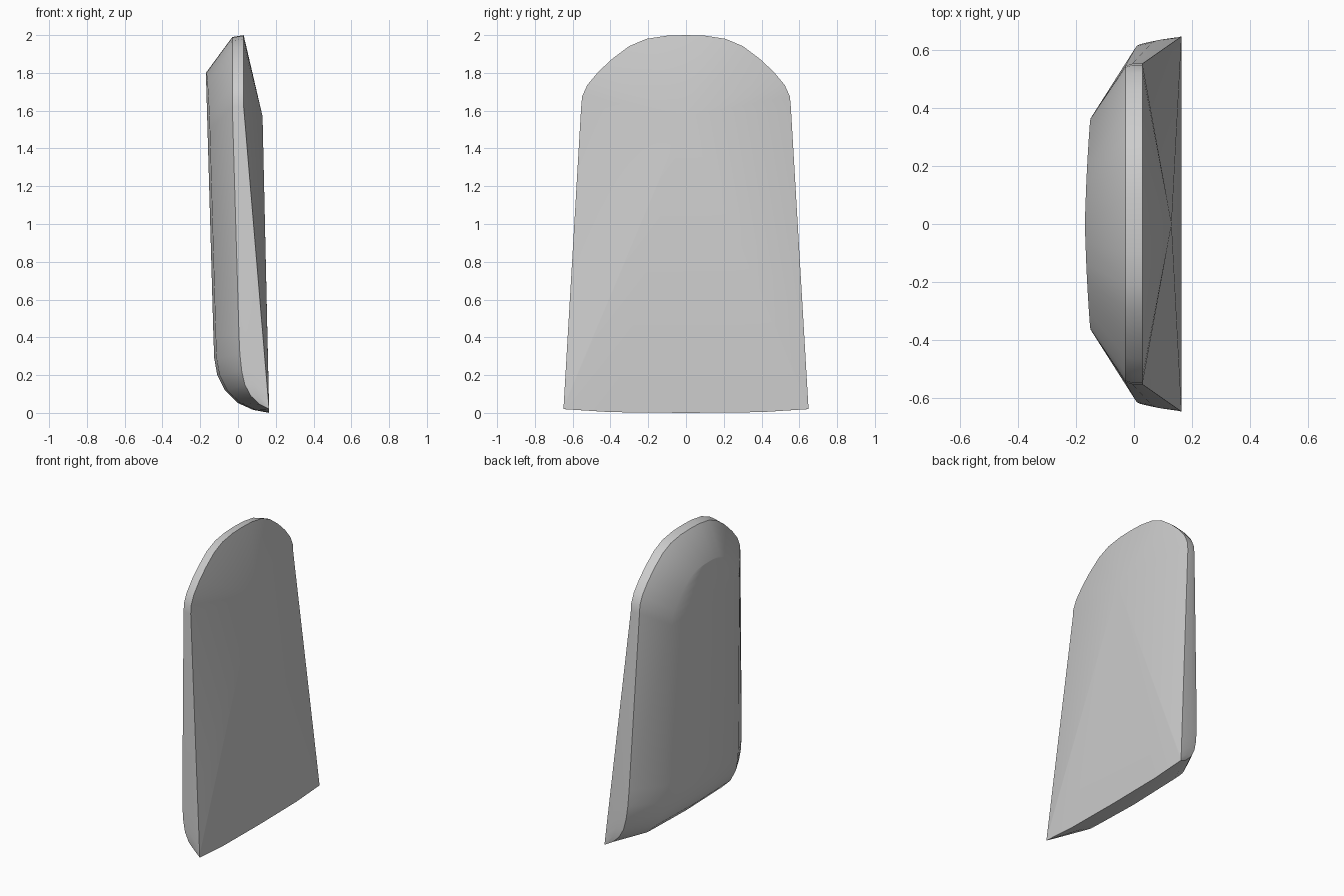
import bpy
import bmesh
from mathutils import Vector

cube = bpy.data.objects.get("Cube")
if cube:
    bpy.data.objects.remove(cube)

# Rounded top outline, from the shoulder to the crown (y, z)
ARCH = [(.555, 1.62), (.55, 1.675), (.523, 1.735), (.465, 1.805), (.39, 1.875),
        (.3, 1.942), (.21, 1.98), (.1, 1.997), (0, 2)]
# Curved underside: back panel (x, z) and side edge (x, z)
FOOT = [(.165, .004, .165, .02), (.08, .016, .115, .045), (0, .052, .068, .09),
        (-.07, .12, .036, .15), (-.11, .2, .02, .22), (-.126, .29, .01, .31),
        (-.13, .4, .005, .42)]
SHOULDER = 1.62
APEX = Vector((.13, 0, 1.57))


def rim_at(z):
    """Point on the straight side of the front rim."""
    t = z / SHOULDER
    return Vector((.166 - .136 * t, .65 - .095 * t, z))


def rows():
    """Cross rows: front rim, soft edge, side edge, panel edge, panel middle."""
    for i, (px, pz, sx, sz) in enumerate(FOOT):
        rim = rim_at(sz)
        side = Vector((sx, rim.y - (.016 if i else 0), sz))
        panel = Vector((px + (.012 if i else 0), .4, pz))
        yield finish(rim, side, panel, Vector((px, 0, pz if i else 0)), i > 0)
    for y, z in ARCH:
        rim = Vector((.03, y, z))
        side = Vector((-.03, y * .985, z - .01 * (z - 1.5) / .5))
        pz = 1.5 + (z - SHOULDER) * .79
        mid_x = -.13 - .04 * (pz - .4) / 1.4
        panel = Vector((mid_x + .012 * y / .555, y * .66, pz))
        yield finish(rim, side, panel, Vector((mid_x, 0, pz)), True)


def finish(rim, side, panel, middle, soften):
    soft = rim.lerp(side, .6)
    if soften:
        soft.y += .004 * min(1, soft.y / .3)
    return [rim, soft, side, panel, middle]


# Shell: lofted strips on both halves, closed by a shallow faceted front
bm = bmesh.new()


def face(*points):
    bm.faces.new([bm.verts.new(p) for p in points])


table = list(rows())
for sign in (1, -1):
    flip = lambda p: Vector((p.x, p.y * sign, p.z))
    for low, high in zip(table, table[1:]):
        for k in range(4):
            face(*map(flip, (low[k], low[k + 1], high[k + 1], high[k])))
        face(*map(flip, (low[0], high[0], APEX)))
    corner, edge, middle = table[0][0], table[0][3], table[0][4]
    face(*map(flip, (corner, edge, APEX)))
    face(*map(flip, (edge, middle, APEX)))

bmesh.ops.remove_doubles(bm, verts=bm.verts, dist=.0005)
bmesh.ops.dissolve_degenerate(bm, edges=bm.edges, dist=.0005)
bmesh.ops.recalc_face_normals(bm, faces=bm.faces)

mesh = bpy.data.meshes.new("shell")
bm.to_mesh(mesh)
bm.free()
shell = bpy.data.objects.new("shell", mesh)
bpy.context.collection.objects.link(shell)

# Plain grey finish
grey = bpy.data.materials.new("plain grey")
grey.use_nodes = True
colour = (.6, .6, .6, 1)
grey.diffuse_color = colour
grey.node_tree.nodes["Principled BSDF"].inputs["Base Color"].default_value = colour
mesh.materials.append(grey)

bpy.context.view_layer.objects.active = shell
shell.select_set(True)
bpy.ops.object.shade_smooth_by_angle(angle=.7)
